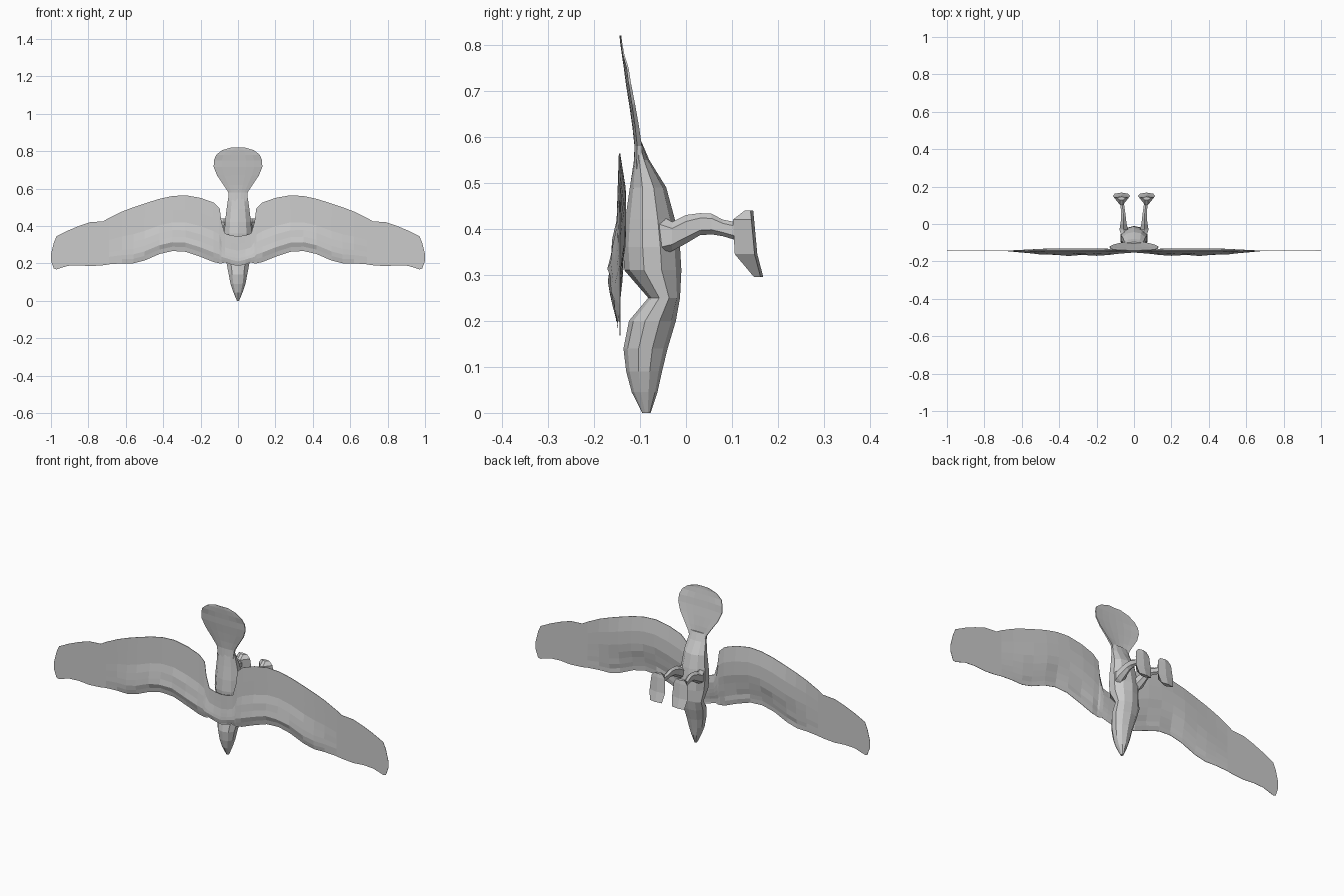
import bpy, bmesh, math, random

random.seed(4)

grey = bpy.data.materials.new("plain grey")
grey.diffuse_color = (0.6, 0.6, 0.6, 1)


def loft(name, rings, cap_start=True, cap_end=True, mirror=False):
    """Skin a list of equal-length closed rings into a flat-shaded object."""
    bm = bmesh.new()
    rows = [[bm.verts.new(p) for p in ring] for ring in rings]
    n = len(rows[0])
    for a, b in zip(rows, rows[1:]):
        for i in range(n):
            j = (i + 1) % n
            bm.faces.new((a[i], a[j], b[j], b[i]))
    if cap_start:
        bm.faces.new(rows[0][::-1])
    if cap_end:
        bm.faces.new(rows[-1])
    bmesh.ops.recalc_face_normals(bm, faces=bm.faces)
    mesh = bpy.data.meshes.new(name)
    bm.to_mesh(mesh)
    bm.free()
    mesh.materials.append(grey)
    ob = bpy.data.objects.new(name, mesh)
    bpy.context.collection.objects.link(ob)
    if mirror:
        mod = ob.modifiers.new("mirror", 'MIRROR')
        mod.merge_threshold = 0.0005
    return ob


def interp(table, t):
    """Piecewise linear lookup in (t, value) pairs."""
    for (a, va), (b, vb) in zip(table, table[1:]):
        if t <= b:
            return va + (vb - va) * max(0, t - a) / (b - a)
    return table[-1][1]


# Body and head: z, back y, belly y, half width (notched behind the wing saddle)
body = [(0.0, -0.095, -0.077, 0.006), (0.045, -0.118, -0.062, 0.026),
        (0.09, -0.130, -0.052, 0.042), (0.14, -0.136, -0.040, 0.052),
        (0.20, -0.124, -0.022, 0.064), (0.25, -0.082, -0.013, 0.068),
        (0.31, -0.134, -0.010, 0.074), (0.36, -0.137, -0.013, 0.077),
        (0.42, -0.132, -0.024, 0.073), (0.49, -0.122, -0.043, 0.064),
        (0.55, -0.113, -0.080, 0.055), (0.59, -0.109, -0.097, 0.045)]
rings = []
for z, y0, y1, w in body:
    yc, r = (y0 + y1) / 2, (y1 - y0) / 2
    rings.append([(w * math.sin(k * math.tau / 10), yc - r * math.cos(k * math.tau / 10), z)
                  for k in range(10)])
loft("body", rings)

# Wings: x, leading edge z, trailing edge z; joined by a saddle over the back
plan = [(0, .185, .345), (.04, .195, .35), (.07, .205, .36), (.088, .20, .42),
        (.098, .20, .495), (.13, .207, .525), (.20, .235, .55), (.28, .262, .564),
        (.35, .266, .56), (.42, .25, .545), (.50, .215, .52), (.56, .20, .50),
        (.62, .20, .477), (.69, .195, .443), (.72, .19, .425), (.79, .185, .42),
        (.85, .19, .40), (.91, .187, .375), (.97, .168, .345), (.985, .172, .31),
        (1.0, .215, .25)]
front = [(0, -.154), (.15, -.168), (.3, -.163), (.5, -.151), (1, -.146)]
back = [(0, -.152), (.15, -.149), (.3, -.138), (.5, -.130), (.75, -.131), (1, -.143)]
fade = [(0, .35), (.10, .7), (.2, 1), (.45, 1), (.68, 0), (1, 0)]
steps = [0, .08, .16, .26, .38, .52, .75, 1]
rings = []
for x, lo, hi in plan:
    f = interp(fade, x)
    ring = []
    for table, flat, order in ((front, -.1440, steps), (back, -.1425, steps[::-1])):
        for t in order:
            y = flat + (interp(table, t) - flat) * f
            # feathery bumps on the thick forward half of the wing
            if 0.05 < t < 0.5 and x > 0.1:
                y += random.uniform(-.004, .004) * f
            if x < 0.1 and table is back:
                y = max(y, -.146) if t > .6 else y - .003
            ring.append((x, y, lo + (hi - lo) * t))
    rings.append(ring)
loft("wings", rings, cap_start=False, mirror=True)

# Tail fan: z, half width, y
tail = [(.53, .045, -.108), (.58, .052, -.107), (.62, .078, -.112), (.67, .112, -.120),
        (.715, .130, -.128), (.75, .129, -.133), (.78, .117, -.138),
        (.805, .085, -.142), (.82, .035, -.1435)]
rings = []
for z, w, y in tail:
    th = .005 * (.85 - z) / .3 + .0005
    cols = [k / 3 - 1 for k in range(7)]
    bow = .006 if z < .78 else .002
    rings.append([(w * u, y - th + bow * u * u, z) for u in cols] +
                 [(w * u, y + th + bow * u * u, z) for u in cols[::-1]])
loft("tail", rings)

# Legs: y, x, top z, bottom z, half width
leg = [(-.065, .045, .435, .335, .024), (-.03, .055, .415, .352, .026),
       (0, .056, .430, .368, .019), (.03, .056, .434, .386, .015),
       (.055, .057, .433, .388, .013), (.08, .060, .420, .384, .012),
       (.12, .065, .412, .372, .012)]
rings = []
for y, x, z1, z0, w in leg:
    zc, r = (z0 + z1) / 2, (z1 - z0) / 2
    rings.append([(x + w * math.cos(k * math.tau / 6), y, zc + r * math.sin(k * math.tau / 6))
                  for k in (.5, 1.5, 2.5, 3.5, 4.5, 5.5)])
    rings[-1] = [(px, py, zc + (pz - zc) * (1.0 if abs(pz - zc) > .9 * r else 1.1))
                 for px, py, pz in rings[-1]]
loft("legs", rings, mirror=True)

# Webbed feet, wedge shaped: z, narrow edge y, wide edge y, half width
foot = [(.44, .128, .146, .024), (.42, .102, .148, .040), (.345, .106, .155, .046),
        (.295, .148, .168, .036)]
rings = [[(.067 - .008, ya, z), (.067 + .008, ya, z), (.067 + w, yb - .006, z),
          (.067, yb, z), (.067 - w, yb - .006, z)] for z, ya, yb, w in foot]
loft("feet", rings, mirror=True)
